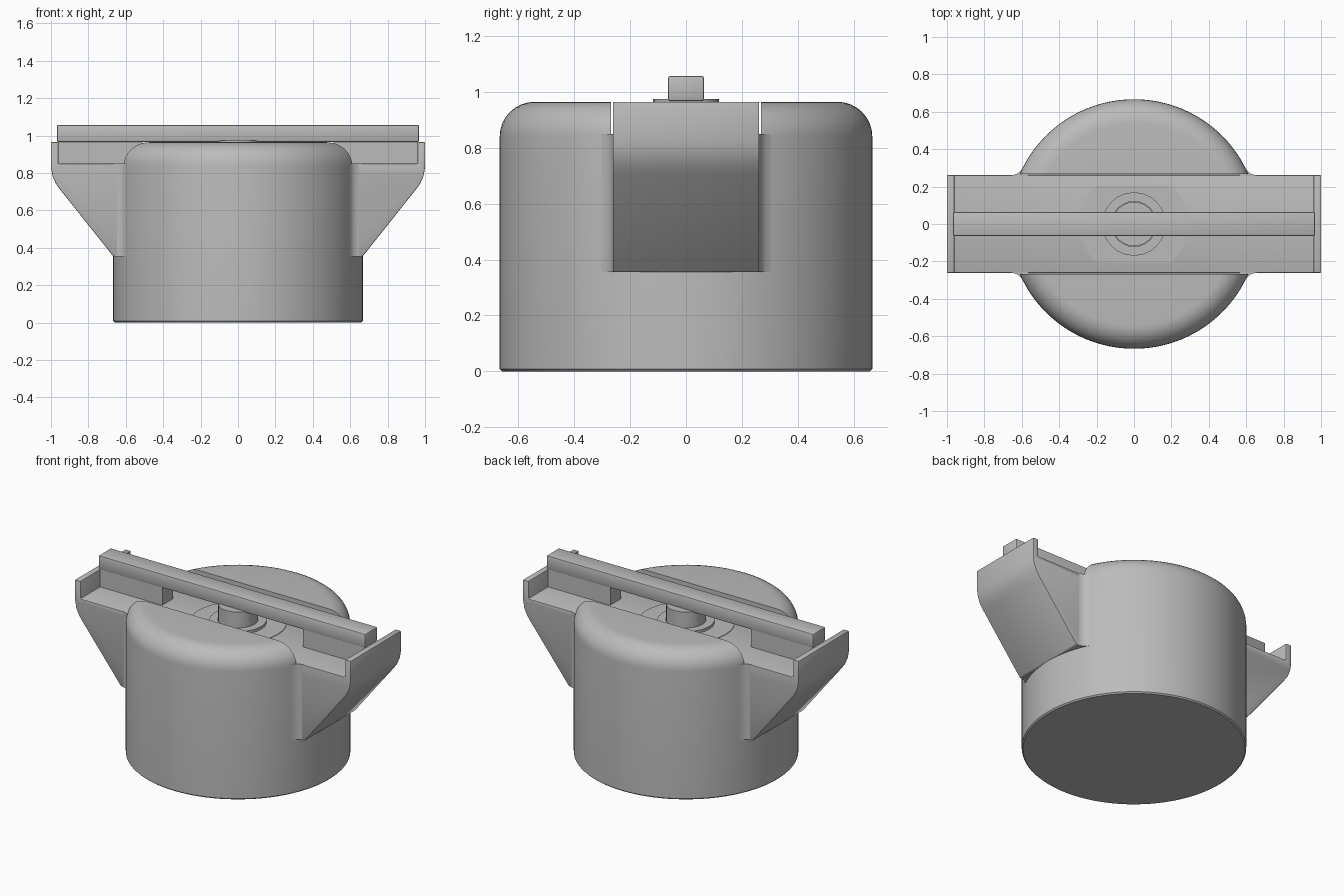
import bpy, bmesh, math
from math import cos, sin, pi, radians

if "Cube" in bpy.data.objects:
    bpy.data.objects.remove(bpy.data.objects["Cube"], do_unlink=True)

grey = bpy.data.materials.new("plain grey")
grey.use_nodes = True
grey.diffuse_color = (0.5, 0.5, 0.5, 1)
grey.node_tree.nodes["Principled BSDF"].inputs["Base Color"].default_value = (0.5, 0.5, 0.5, 1)


def finish(name, bm, bevel=0, cutter=None):
    bmesh.ops.recalc_face_normals(bm, faces=bm.faces[:])
    mesh = bpy.data.meshes.new(name)
    bm.to_mesh(mesh)
    bm.free()
    mesh.materials.append(grey)
    obj = bpy.data.objects.new(name, mesh)
    bpy.context.collection.objects.link(obj)
    bpy.ops.object.select_all(action="DESELECT")
    obj.select_set(True)
    bpy.context.view_layer.objects.active = obj
    if cutter:
        mod = obj.modifiers.new("slot", "BOOLEAN")
        mod.operation, mod.solver, mod.object = "DIFFERENCE", "EXACT", cutter
        bpy.ops.object.modifier_apply(modifier=mod.name)
    if bevel:
        mod = obj.modifiers.new("edges", "BEVEL")
        mod.width, mod.segments, mod.angle_limit = bevel, 2, radians(40)
        mod.limit_method = "ANGLE"
        bpy.ops.object.modifier_apply(modifier=mod.name)
    bpy.ops.object.shade_smooth_by_angle(angle=radians(32))
    return obj


def box(name, x0, x1, y, z0, z1, bevel=0):
    bm = bmesh.new()
    bmesh.ops.create_cube(bm, size=1)
    for v in bm.verts:
        v.co = ((x0 + x1) / 2 + v.co.x * (x1 - x0), v.co.y * 2 * y, (z0 + z1) / 2 + v.co.z * (z1 - z0))
    return finish(name, bm, bevel)


def prism(name, points, move, bevel=0):
    """Extrude a closed outline by a vector."""
    bm = bmesh.new()
    face = bm.faces.new([bm.verts.new(p) for p in points])
    out = bmesh.ops.extrude_face_region(bm, geom=[face])
    # The starting face stays as the near cap
    bmesh.ops.translate(bm, vec=move, verts=[g for g in out["geom"] if isinstance(g, bmesh.types.BMVert)])
    if face.is_valid is False or len([f for f in bm.faces if len(f.verts) == len(points)]) < 2:
        bmesh.ops.holes_fill(bm, edges=[e for e in bm.edges if e.is_boundary])
    return finish(name, bm, bevel)


def lathe(name, profile, steps, cutter=None):
    bm = bmesh.new()
    verts = [bm.verts.new((r, 0, z)) for r, z in profile]
    edges = [bm.edges.new(pair) for pair in zip(verts, verts[1:])]
    bmesh.ops.spin(bm, geom=verts + edges, cent=(0, 0, 0), axis=(0, 0, 1), angle=2 * pi, steps=steps)
    bmesh.ops.remove_doubles(bm, verts=bm.verts[:], dist=1e-4)
    return finish(name, bm, 0, cutter)


TOP, FLOOR, R, ROUND = 0.965, 0.85, 0.667, 0.125

# Round body with a soft top edge and a slot across it
slot = box("slot_cutter", -1.2, 1.2, 0.268, FLOOR - 0.008, 1.3)
slot.hide_render = True
rim = [(R - ROUND + ROUND * cos(a * pi / 16), TOP - ROUND + ROUND * sin(a * pi / 16)) for a in range(9)]
lathe("body", [(0, 0), (R - 0.008, 0), (R, 0.008)] + rim + [(0, TOP)], 96, slot)
bpy.data.objects.remove(slot, do_unlink=True)

# Cross beam: tapered wings with a rounded shoulder and upright end walls
shoulder = [(0.667, 0.355), (0.95, 0.71), (0.975, 0.745), (0.992, 0.785), (1.0, 0.83)]
half = [(0.58, 0.355)] + shoulder + [(1.0, TOP), (0.96, TOP), (0.96, FLOOR)]
outline = half + [(-x, z) for x, z in reversed(half)]
prism("cross_beam", [(x, -0.262, z) for x, z in outline], (0, 0.524, 0), 0.005)

# Concave fillets where the wings meet the body
for sx in (-1, 1):
    for sy in (-1, 1):
        web = [(0.56, 0.25), (0.593, 0.305), (0.606, 0.284), (0.622, 0.27), (0.645, 0.2625), (0.66, 0.26), (0.66, 0.25)]
        prism("wing_fillet", [(sx * x, sy * y, 0.355) for x, y in web], (0, 0, FLOOR - 0.355))

# Centre seat: flat-sided plate, collar and post
bm_points = []
for i in range(32):
    a = 2 * pi * i / 32
    bm_points.append((0.29 * cos(a), max(-0.207, min(0.207, 0.29 * sin(a))), FLOOR - 0.02))
prism("seat_plate", bm_points, (0, 0, 0.024))
lathe("collar", [(0.12, FLOOR), (0.12, 0.872), (0.17, 0.872), (0.17, FLOOR)], 24)
lathe("post", [(0, FLOOR), (0.118, FLOOR), (0.118, 0.975), (0, 0.975)], 24)

# Top bar and the two ribs that carry its ends
box("top_bar", -0.968, 0.968, 0.065, 0.967, 1.058, 0.009)
for side, x0, x1 in (("left", 0.51, 0.962), ("right", -0.962, -0.51)):
    box(side + "_rib", x0, x1, 0.056, FLOOR - 0.01, 0.97)
